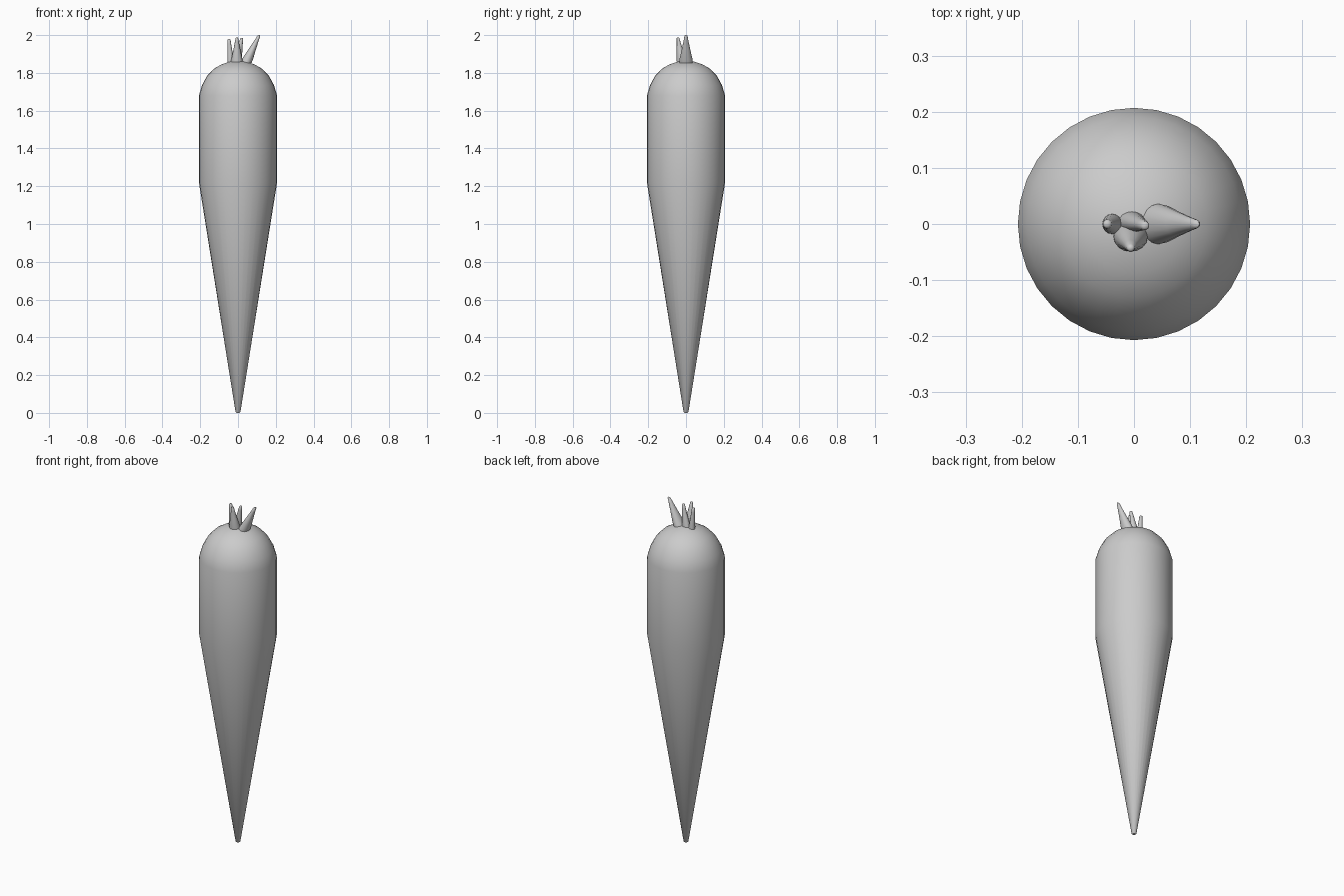
import bpy, bmesh, math
from mathutils import Vector

if "Cube" in bpy.data.objects:
    bpy.data.objects.remove(bpy.data.objects["Cube"])

grey = bpy.data.materials.new("plain grey")
grey.diffuse_color = (0.6, 0.6, 0.6, 1)
grey.use_nodes = True
grey.node_tree.nodes["Principled BSDF"].inputs["Base Color"].default_value = grey.diffuse_color


def loft(name, rings, sides, angle):
    """Skin a stack of elliptical rings: (centre, x radius, y radius)."""
    bm = bmesh.new()
    loops = []
    for c, rx, ry in rings:
        loops.append([bm.verts.new((c[0] + rx * math.cos(2 * math.pi * i / sides),
                                    c[1] + ry * math.sin(2 * math.pi * i / sides),
                                    c[2])) for i in range(sides)])
    for a, b in zip(loops, loops[1:]):
        for i in range(sides):
            j = (i + 1) % sides
            bm.faces.new((a[i], a[j], b[j], b[i]))
    bm.faces.new(loops[0][::-1])
    bm.faces.new(loops[-1])
    me = bpy.data.meshes.new(name)
    bm.to_mesh(me)
    bm.free()
    me.materials.append(grey)
    ob = bpy.data.objects.new(name, me)
    bpy.context.collection.objects.link(ob)
    bpy.ops.object.select_all(action='DESELECT')
    ob.select_set(True)
    bpy.context.view_layer.objects.active = ob
    bpy.ops.object.shade_smooth_by_angle(angle=math.radians(angle))
    return ob


# Root: tapered lower cone, straight shoulder, rounded crown
profile = [(0.008, 0), (0.013, 0.005), (0.207, 1.22), (0.207, 1.68), (0.191, 1.734),
           (0.164, 1.784), (0.13, 1.82), (0.088, 1.845), (0.045, 1.859), (0.012, 1.864)]
loft("carrot_root", [((0, 0, z), r, r) for r, z in profile], 32, 40)

# Leaf stubs: base centre, tip centre, base radii, tip radius
stubs = [
    ("leaf_right", (0.040, 0, 1.852), (0.112, 0, 2.0), 0.031, 0.036, 0.008),
    ("leaf_left", (-0.038, 0, 1.85), (-0.048, 0, 1.98), 0.018, 0.018, 0.008),
    ("leaf_front", (-0.006, -0.021, 1.852), (-0.006, -0.043, 1.988), 0.031, 0.027, 0.007),
    ("leaf_back", (-0.006, 0.004, 1.85), (0.020, -0.003, 1.985), 0.024, 0.019, 0.008),
]
for name, base, tip, rx, ry, rt in stubs:
    b, t = Vector(base), Vector(tip)
    rings = []
    for f, k in ((0, 1), (0.12, 0.96), (0.5, 0.5), (0.8, 0.17), (0.97, 0.0)):
        rings.append((b.lerp(t, f), rt + (rx - rt) * k, rt + (ry - rt) * k))
    rings.append((t, rt * 0.55, rt * 0.55))
    loft(name, rings, 16, 60)
